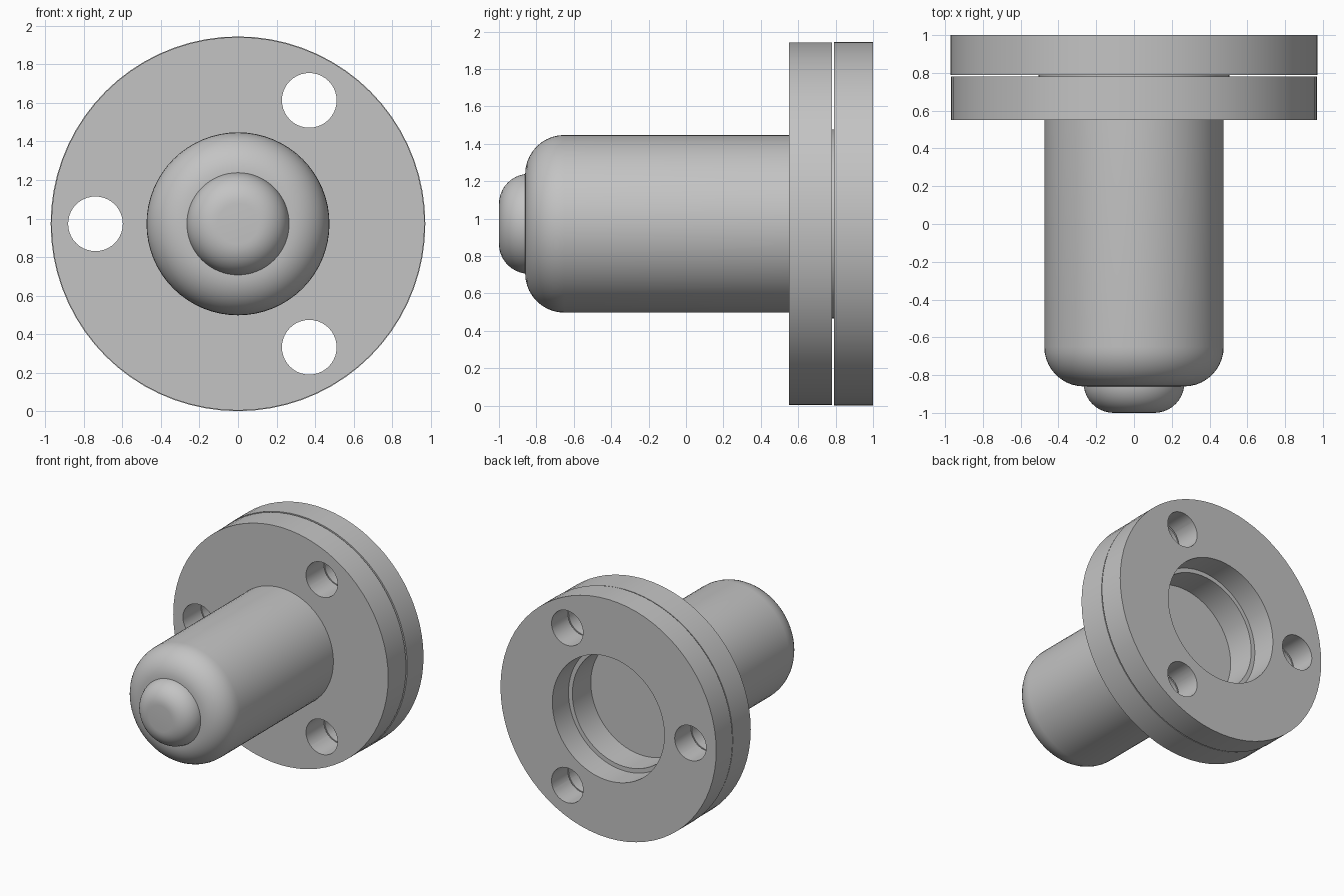
import bpy, bmesh
from math import pi, sin, cos
from mathutils import Vector, Matrix

cube = bpy.data.objects.get("Cube")
if cube:
    bpy.data.objects.remove(cube, do_unlink=True)

AXIS_Z = 0.9725          # height of the turning axis
HOLE_RADIUS, HOLE_CIRCLE = 0.142, 0.74

metal = bpy.data.materials.new("plain grey")
metal.use_nodes = True
grey = (0.55, 0.55, 0.55, 1)
metal.diffuse_color = grey
metal.node_tree.nodes["Principled BSDF"].inputs["Base Color"].default_value = grey


def lathe(name, profile, steps, closed=False):
    """Turn (radius, y) points around the model's long axis."""
    bm = bmesh.new()
    verts = [bm.verts.new((r, y, 0)) for r, y in profile]
    edges = [bm.edges.new(pair) for pair in zip(verts, verts[1:])]
    if closed:
        edges.append(bm.edges.new((verts[-1], verts[0])))
    bmesh.ops.spin(bm, geom=verts + edges, cent=(0, 0, 0), axis=(0, 1, 0),
                   angle=2 * pi, steps=steps)
    bmesh.ops.remove_doubles(bm, verts=bm.verts, dist=0.0001)
    bmesh.ops.recalc_face_normals(bm, faces=bm.faces)
    bmesh.ops.translate(bm, verts=bm.verts, vec=(0, 0, AXIS_Z))
    mesh = bpy.data.meshes.new(name)
    bm.to_mesh(mesh)
    bm.free()
    mesh.materials.append(metal)
    obj = bpy.data.objects.new(name, mesh)
    bpy.context.collection.objects.link(obj)
    return obj


def ring(name, inner, outer, front, back, steps=72):
    return lathe(name, [(inner, front), (outer, front), (outer, back), (inner, back)],
                 steps, closed=True)


def rounded_plug(name, radius, fillet, front, back, steps=64):
    """Solid cylinder with a rounded front rim."""
    arc = [(radius - fillet + fillet * cos(a), front + fillet - fillet * sin(a))
           for a in (i * pi / 20 for i in range(11))]
    return lathe(name, [(0, back), (radius, back)] + arc + [(0, front)], steps)


def select_only(obj):
    bpy.ops.object.select_all(action='DESELECT')
    obj.select_set(True)
    bpy.context.view_layer.objects.active = obj


# Flange plates, collar between them, body and front button
front_flange = ring("front_flange", 0.47, 0.969, 0.55, 0.78)
back_flange = ring("back_flange", 0.505, 0.9725, 0.79, 1.0)
collar = ring("collar", 0.47, 0.505, 0.775, 0.792)
body = rounded_plug("body", 0.475, 0.21, -0.86, 0.555)
button = rounded_plug("button", 0.267, 0.16, -1.0, -0.82)

# Three bolt holes through both plates
bm = bmesh.new()
for i in range(3):
    a = pi + i * 2 * pi / 3
    place = Matrix.Translation((HOLE_CIRCLE * cos(a), 0.77, AXIS_Z + HOLE_CIRCLE * sin(a)))
    bmesh.ops.create_cone(bm, cap_ends=True, segments=40, radius1=HOLE_RADIUS,
                          radius2=HOLE_RADIUS, depth=0.7,
                          matrix=place @ Matrix.Rotation(pi / 2, 4, 'X'))
cutter_mesh = bpy.data.meshes.new("bolt_hole_cutter")
bm.to_mesh(cutter_mesh)
bm.free()
cutter_mesh.materials.append(metal)
cutter = bpy.data.objects.new("bolt_hole_cutter", cutter_mesh)
bpy.context.collection.objects.link(cutter)
cutter.hide_render = True

for plate in (front_flange, back_flange):
    cut = plate.modifiers.new("bolt_holes", 'BOOLEAN')
    cut.operation = 'DIFFERENCE'
    cut.solver = 'EXACT'
    cut.object = cutter
    select_only(plate)
    bpy.ops.object.modifier_apply(modifier=cut.name)
bpy.data.objects.remove(cutter, do_unlink=True)

# Smooth round sides, crisp rims
for part in (front_flange, back_flange, collar, body, button):
    select_only(part)
    bpy.ops.object.shade_smooth_by_angle(angle=pi / 6)
